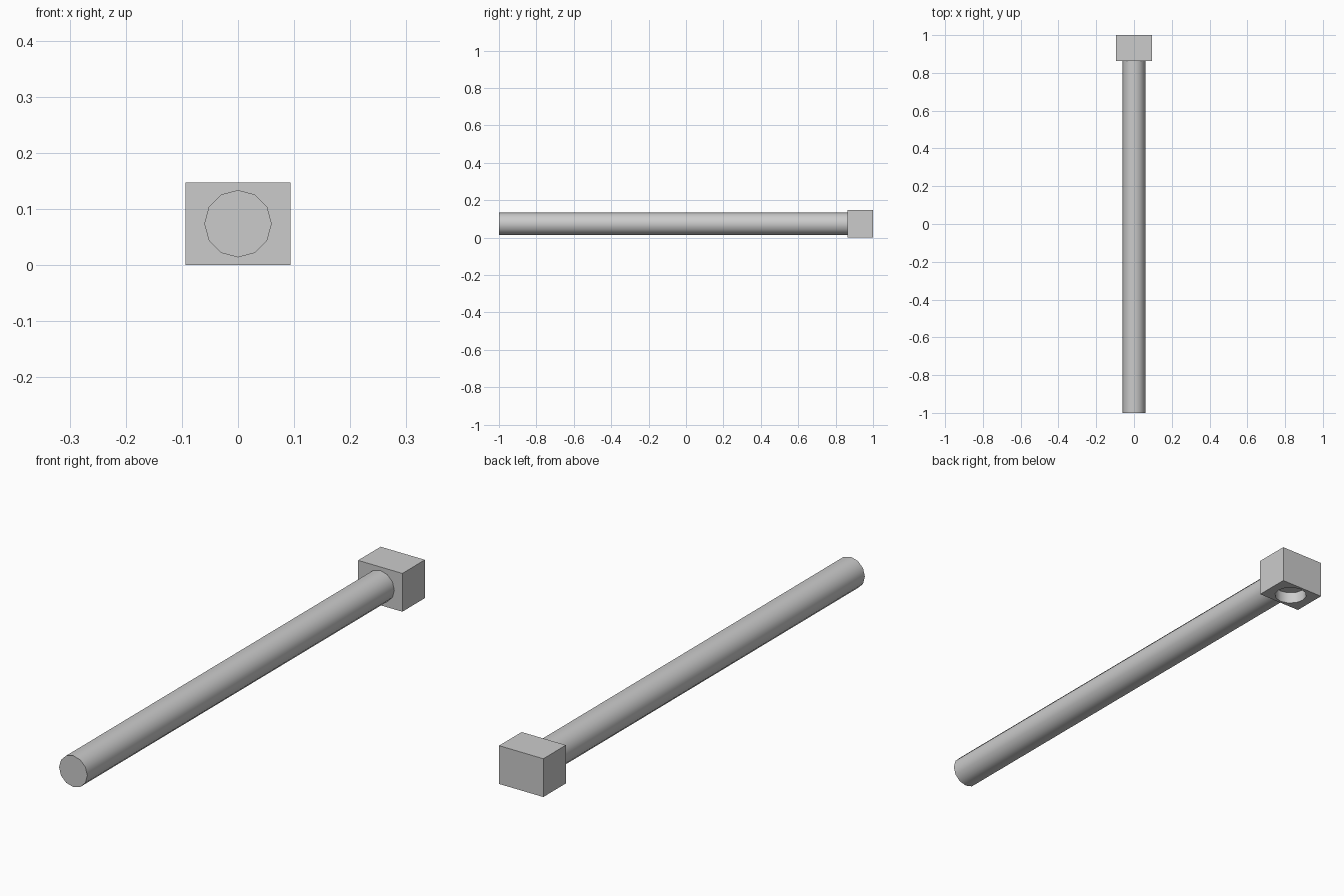
import bpy
import math

old = bpy.data.objects.get("Cube")
if old:
    bpy.data.objects.remove(old, do_unlink=True)

# Single plain grey material
GREY = (0.6, 0.6, 0.6, 1)
grey = bpy.data.materials.new("plain grey")
grey.use_nodes = True
grey.diffuse_color = GREY
grey.node_tree.nodes["Principled BSDF"].inputs["Base Color"].default_value = GREY

CENTRE_Z = 0.0735
BLOCK = (0.188, 0.137, 0.147)
BLOCK_Y = 1 - BLOCK[1] / 2
RADIUS = 0.06
SOCKET_DEPTH = 0.045


def cylinder(name, radius, depth, location, rotation=(0, 0, 0)):
    bpy.ops.mesh.primitive_cylinder_add(
        vertices=12, radius=radius, depth=depth, location=location, rotation=rotation)
    obj = bpy.context.object
    obj.name = name
    obj.data.materials.append(grey)
    return obj


def smooth(obj):
    bpy.ops.object.select_all(action='DESELECT')
    obj.select_set(True)
    bpy.context.view_layer.objects.active = obj
    bpy.ops.object.shade_smooth_by_angle(angle=math.radians(40))


# Long round rod ending at the block
rod_length = 2 - BLOCK[1]
rod = cylinder("rod", RADIUS, rod_length, (0, -1 + rod_length / 2, CENTRE_Z),
               (math.pi / 2, 0, 0))
smooth(rod)

# End block
bpy.ops.mesh.primitive_cube_add(size=1, location=(0, BLOCK_Y, CENTRE_Z))
block = bpy.context.object
block.name = "end_block"
block.scale = BLOCK
bpy.ops.object.transform_apply(location=False, rotation=False, scale=True)
block.data.materials.append(grey)

# Blind round socket in the underside of the block
cutter = cylinder("socket_cutter", RADIUS, SOCKET_DEPTH * 2, (0, BLOCK_Y, 0))
cutter.hide_render = True
cut = block.modifiers.new("socket", 'BOOLEAN')
cut.operation = 'DIFFERENCE'
cut.solver = 'EXACT'
cut.object = cutter
bpy.context.view_layer.objects.active = block
bpy.ops.object.modifier_apply(modifier=cut.name)
bpy.data.objects.remove(cutter, do_unlink=True)
smooth(block)
